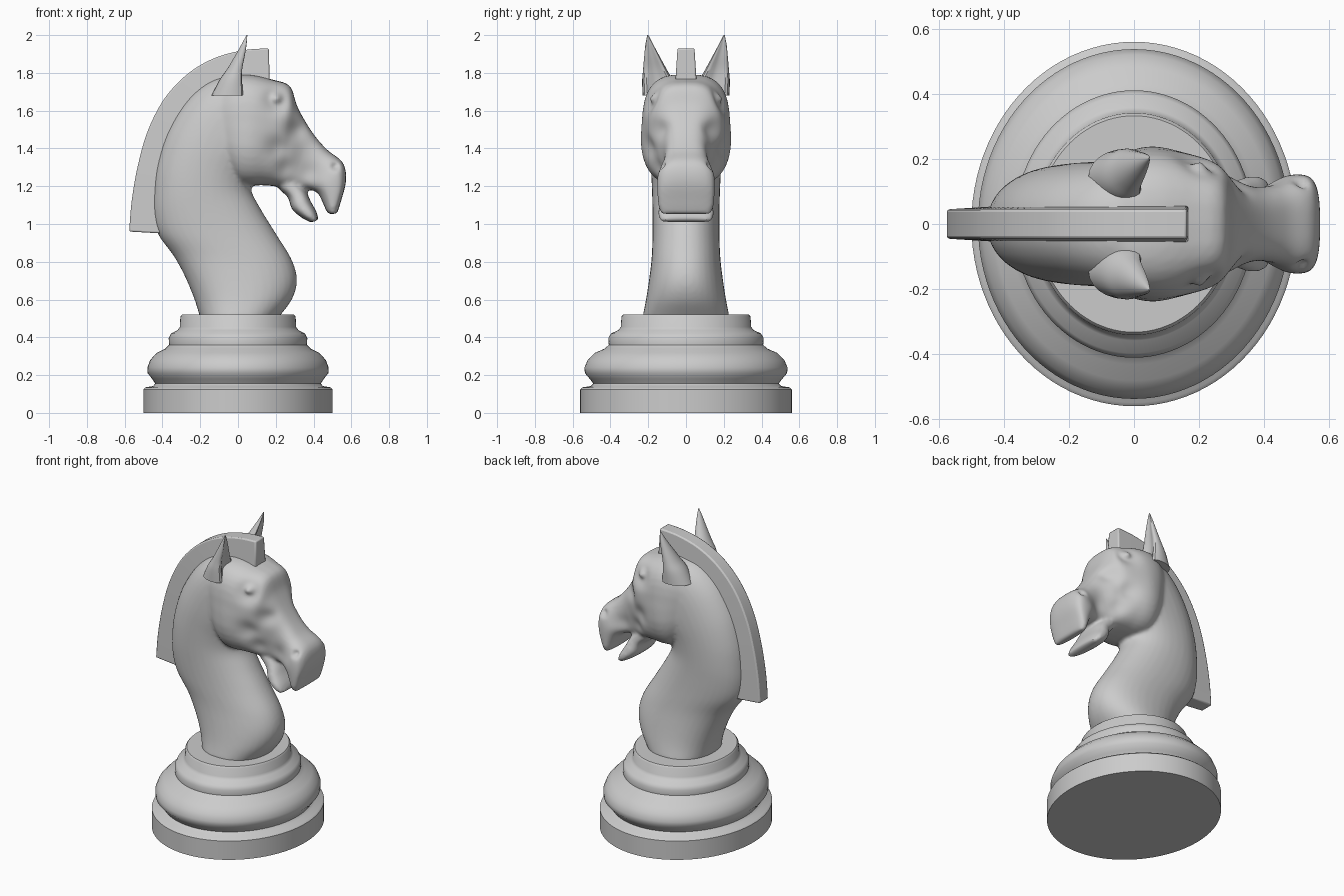
import bpy, bmesh, math
from mathutils import Vector


def resample(rows, steps):
    """Catmull-Rom interpolation of equally long number rows."""
    out = []
    for i in range(len(rows) - 1):
        a, b, c, d = (rows[max(0, min(len(rows) - 1, i + k))] for k in (-1, 0, 1, 2))
        for s in range(steps):
            t = s / steps
            out.append([0.5 * (2 * q + (r - p) * t + (2 * p - 5 * q + 4 * r - u) * t * t
                               + (3 * q - p - 3 * r + u) * t ** 3)
                        for p, q, r, u in zip(a, b, c, d)])
    out.append(list(rows[-1]))
    return out


def skin(bm, rings, cap=True):
    """Bridge a list of closed point rings."""
    loops = [[bm.verts.new(p) for p in ring] for ring in rings]
    n = len(loops[0])
    for a, b in zip(loops, loops[1:]):
        for i in range(n):
            j = (i + 1) % n
            bm.faces.new((a[i], a[j], b[j], b[i]))
    if cap:
        bm.faces.new(loops[0][::-1])
        bm.faces.new(loops[-1])


def finish(bm, name):
    bmesh.ops.recalc_face_normals(bm, faces=bm.faces)
    me = bpy.data.meshes.new(name)
    bm.to_mesh(me)
    bm.free()
    ob = bpy.data.objects.new(name, me)
    bpy.context.collection.objects.link(ob)
    return ob


def body_loft(bm, rows, power, n=36):
    """Rows: back x, back z, front x, front z, half width."""
    rings = []
    for x1, z1, x2, z2, w in resample(rows, 5):
        ring = []
        for k in range(n):
            a = 2 * math.pi * k / n
            c, s = math.cos(a), math.sin(a)
            c = math.copysign(abs(c) ** (2 / power), c)
            s = math.copysign(abs(s) ** (2 / power), s)
            ring.append(((x1 + x2) / 2 + (x1 - x2) / 2 * c, w * s,
                         (z1 + z2) / 2 + (z1 - z2) / 2 * c))
        rings.append(ring)
    skin(bm, rings)


# Turned oval base
profile = [(0.5, 0), (0.5, 0.125), (0.49, 0.135), (0.45, 0.142), (0.438, 0.155),
           (0.455, 0.18), (0.478, 0.21), (0.48, 0.24), (0.465, 0.28), (0.43, 0.318),
           (0.385, 0.34), (0.365, 0.36), (0.367, 0.395), (0.355, 0.42), (0.32, 0.438),
           (0.308, 0.455), (0.305, 0.51), (0.297, 0.52)]
bm = bmesh.new()
N = 96
skin(bm, [[(r * math.cos(2 * math.pi * k / N), 1.12 * r * math.sin(2 * math.pi * k / N), z)
           for k in range(N)] for r, z in profile])
finish(bm, "base")

# Neck, skull and lower jaw, fused by a remesh
bm = bmesh.new()
body_loft(bm, [(-0.2, 0.5, 0.21, 0.5, 0.232), (-0.23, 0.6, 0.285, 0.6, 0.212),
               (-0.28, 0.72, 0.312, 0.7, 0.195), (-0.34, 0.83, 0.285, 0.81, 0.182),
               (-0.42, 0.94, 0.20, 0.95, 0.177), (-0.448, 1.04, 0.12, 1.08, 0.177),
               (-0.45, 1.16, 0.07, 1.18, 0.18), (-0.43, 1.32, 0.08, 1.26, 0.185),
               (-0.37, 1.5, 0.12, 1.32, 0.19), (-0.26, 1.67, 0.16, 1.42, 0.19),
               (-0.12, 1.77, 0.18, 1.5, 0.185), (0.05, 1.79, 0.2, 1.6, 0.16)], 2.2)
body_loft(bm, [(-0.12, 1.72, -0.07, 1.3, 0.18), (-0.03, 1.785, 0.0, 1.22, 0.22),
               (0.07, 1.79, 0.06, 1.205, 0.232), (0.18, 1.765, 0.13, 1.205, 0.218),
               (0.275, 1.73, 0.19, 1.2, 0.195), (0.315, 1.62, 0.24, 1.19, 0.16),
               (0.39, 1.49, 0.29, 1.18, 0.118), (0.47, 1.395, 0.36, 1.185, 0.122),
               (0.555, 1.325, 0.42, 1.165, 0.15), (0.572, 1.23, 0.45, 1.11, 0.152),
               (0.545, 1.12, 0.47, 1.065, 0.145), (0.525, 1.055, 0.485, 1.052, 0.13)], 3)
body_loft(bm, [(0.29, 1.25, 0.22, 1.18, 0.11), (0.355, 1.18, 0.265, 1.14, 0.12),
               (0.385, 1.12, 0.285, 1.08, 0.14), (0.415, 1.065, 0.335, 1.035, 0.148),
               (0.428, 1.02, 0.385, 1.008, 0.135)], 2.6)
horse = finish(bm, "horse_head_and_neck")
mod = horse.modifiers.new("fuse", 'REMESH')
mod.mode = 'VOXEL'
mod.voxel_size = 0.011
mod = horse.modifiers.new("soften", 'SMOOTH')
mod.factor = 0.5
mod.iterations = 8
dg = bpy.context.evaluated_depsgraph_get()
mesh = bpy.data.meshes.new_from_object(horse.evaluated_get(dg))
horse.modifiers.clear()
horse.data = mesh

# Sculpted hollows and swellings on both sides: x, z, radius, sideways push
marks = [(0.21, 1.655, 0.06, -0.035), (0.205, 1.665, 0.028, 0.035), (0.31, 1.5, 0.05, -0.025),
         (0.21, 1.4, 0.06, -0.025), (0.25, 1.3, 0.05, -0.02), (0.04, 1.42, 0.12, 0.008),
         (0.515, 1.305, 0.02, -0.022), (0.38, 1.27, 0.05, -0.012)]
for v in mesh.vertices:
    y = abs(v.co.y)
    push = sum(p * math.exp(-((v.co.x - x) ** 2 + (v.co.z - z) ** 2) / r ** 2)
               for x, z, r, p in marks)
    v.co.y = math.copysign(max(0, y + push * min(1, y / 0.1)), v.co.y)

# Mane strip: outer x, outer z, inner x, inner z
mane = [(-0.576, 0.96, -0.40, 0.95), (-0.563, 1.12, -0.40, 1.1), (-0.53, 1.31, -0.38, 1.28),
        (-0.475, 1.5, -0.32, 1.46), (-0.385, 1.67, -0.24, 1.6), (-0.26, 1.8, -0.13, 1.7),
        (-0.12, 1.88, -0.03, 1.74), (0.03, 1.92, 0.06, 1.755), (0.163, 1.93, 0.168, 1.755)]
bm = bmesh.new()
skin(bm, [[(a, -0.045, b), (a, 0.045, b), (c, 0.056, d), (c, -0.056, d)]
          for a, b, c, d in resample(mane, 5)])
ob = finish(bm, "mane")
mod = ob.modifiers.new("round_edges", 'BEVEL')
mod.width = 0.008
mod.segments = 2

# Pair of pointed ears: centre x, y, z and radii; front side hollowed
ear = [(-0.03, 0.145, 1.68, 0.11, 0.085), (-0.02, 0.152, 1.76, 0.08, 0.08),
       (-0.005, 0.165, 1.82, 0.053, 0.062), (0.018, 0.181, 1.89, 0.034, 0.04),
       (0.036, 0.194, 1.95, 0.018, 0.021), (0.048, 0.202, 2.0, 0.003, 0.003)]
for side, name in ((1, "ear_left"), (-1, "ear_right")):
    bm = bmesh.new()
    rings = []
    for x, y, z, rx, ry in resample(ear, 5):
        ring = []
        for k in range(24):
            a = 2 * math.pi * k / 24
            dent = 0.75 * rx * max(0, math.cos(a)) ** 4
            ring.append((x + rx * math.cos(a) - dent, side * (y + ry * math.sin(a)), z))
        rings.append(ring)
    skin(bm, rings)
    finish(bm, name)

# Smooth shading with kept hard edges
for ob in bpy.context.collection.objects:
    ob.select_set(True)
    bpy.context.view_layer.objects.active = ob
bpy.ops.object.shade_smooth_by_angle(angle=math.radians(40))
